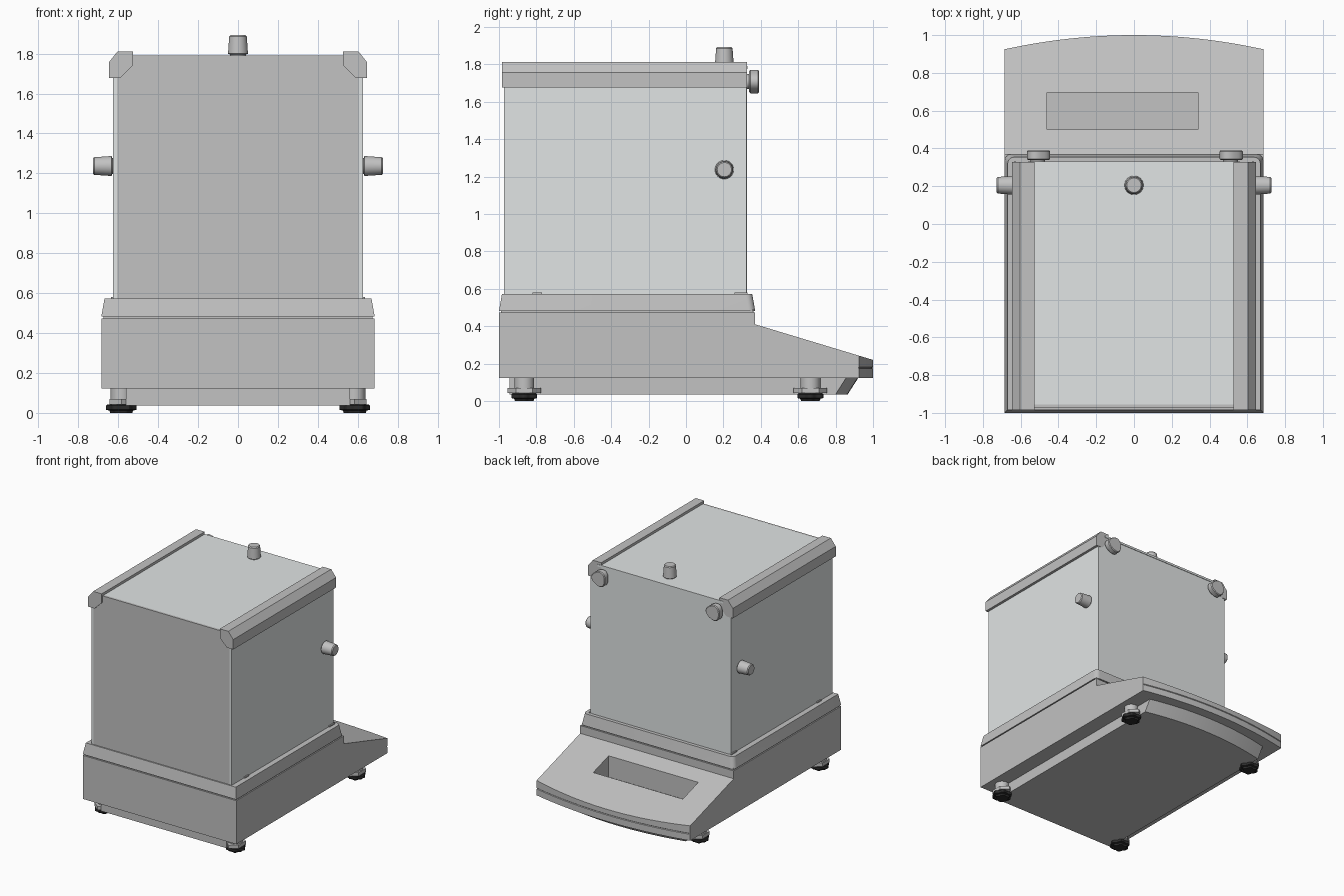
import bpy, bmesh, math
from mathutils import Matrix

if "Cube" in bpy.data.objects:
    bpy.data.objects.remove(bpy.data.objects["Cube"])


def material(name, rgb):
    m = bpy.data.materials.new(name)
    m.diffuse_color = (*rgb, 1)
    m.use_nodes = True
    m.node_tree.nodes["Principled BSDF"].inputs["Base Color"].default_value = m.diffuse_color
    return m


GREY = material("body_grey", (0.54, 0.54, 0.54))
GLASS = material("pale_glass", (0.75, 0.78, 0.78))
BLACK = material("foot_black", (0.025, 0.025, 0.025))


def finish(name, bm, mat, smooth=False):
    bmesh.ops.recalc_face_normals(bm, faces=bm.faces)
    me = bpy.data.meshes.new(name)
    bm.to_mesh(me)
    bm.free()
    me.materials.append(mat)
    ob = bpy.data.objects.new(name, me)
    bpy.context.collection.objects.link(ob)
    if smooth:
        bpy.ops.object.select_all(action='DESELECT')
        ob.select_set(True)
        bpy.context.view_layer.objects.active = ob
        bpy.ops.object.shade_smooth_by_angle(angle=math.radians(30))
    return ob


def loft(name, rings, mat, smooth=False):
    """Skin a row of equal-length closed rings and cap both ends."""
    bm = bmesh.new()
    rows = [[bm.verts.new(p) for p in ring] for ring in rings]
    n = len(rows[0])
    for a, b in zip(rows, rows[1:]):
        for i in range(n):
            j = (i + 1) % n
            bm.faces.new((a[i], a[j], b[j], b[i]))
    bm.faces.new(rows[0])
    bm.faces.new(rows[-1])
    return finish(name, bm, mat, smooth)


def box(name, x, y, z, mat):
    return loft(name, [[(x[0], y[0], h), (x[1], y[0], h), (x[1], y[1], h), (x[0], y[1], h)]
                       for h in z], mat)


def turned(name, profile, loc, mat, rot=Matrix(), lobes=0, depth=0.0, seg=48):
    """Turned part from (radius, height) points, optionally with a lobed rim."""
    rings = []
    for r, h in profile:
        ring = []
        for i in range(seg):
            t = math.tau * i / seg
            q = r * (1 + depth * (math.cos(lobes * t) - 1))
            ring.append((q * math.cos(t), q * math.sin(t), h))
        rings.append(ring)
    ob = loft(name, rings, mat, True)
    ob.data.transform(Matrix.Translation(loc) @ rot)
    return ob


# housing with sloping control deck and curved front lip
W = 0.685
columns = [W * (i / 12 - 1) for i in range(25)]


def bow(x, half):
    return 1 - (x / half) ** 2


rings = []
for x in columns:
    yf = 0.925 + 0.075 * bow(x, W)
    deck = 0.41 - (yf - 0.37) * 0.302
    rings.append([(x, y, z) for y, z in (
        (-1, 0.122), (-1, 0.473), (0.37, 0.473), (0.37, 0.41), (yf, deck),
        (yf, 0.181), (yf - 0.005, 0.177), (yf, 0.173), (yf, 0.122))])
housing = loft("housing", rings, GREY, True)

# deep display recess with a level floor
cutter = box("display_cutter", (-0.46, 0.34), (0.50, 0.697), (0.20, 0.5), GREY)
cutter.hide_render = True
cutter.hide_set(True)
cut = housing.modifiers.new("display_recess", 'BOOLEAN')
cut.operation = 'DIFFERENCE'
cut.solver = 'EXACT'
cut.object = cutter

# shadow gap and tapered upper tier, rounded at the deck corners
box("tier_gap", (-0.675, 0.675), (-0.99, 0.36), (0.47, 0.49), GREY)


def tier_ring(z, inset):
    x, y0, y1, r = W - inset, -1 + inset, 0.37 - inset, 0.035
    ring = [(-x, y0, z), (x, y0, z)]
    for cx, start in ((x - r, 0), (-x + r, 90)):
        for k in range(6):
            a = math.radians(start + 18 * k)
            ring.append((cx + r * math.cos(a), y1 - r + r * math.sin(a), z))
    return ring


loft("upper_tier", [tier_ring(0.482, 0), tier_ring(0.572, 0.016)], GREY, True)

# bottom pan with bowed, sloping front
P = 0.56
rings = []
for i in range(25):
    x = P * (i / 12 - 1)
    y = 0.80 + 0.065 * bow(x, P)
    rings.append([(x, -0.945, 0.036), (x, -0.945, 0.13), (x, y + 0.06, 0.13), (x, y, 0.036)])
loft("bottom_pan", rings, GREY, True)

# weighing chamber panels
box("rear_panel", (-0.606, 0.606), (-0.974, -0.955), (0.57, 1.792), GREY)
box("deck_side_glass", (-0.606, 0.606), (0.31, 0.326), (0.57, 1.787), GLASS)
box("top_glass", (-0.56, 0.56), (-0.972, 0.33), (1.775, 1.792), GLASS)

KNOB = [(0.04, 0), (0.04, 0.018), (0.05, 0.022), (0.044, 0.108), (0.038, 0.115)]
turned("top_knob", KNOB, (0, 0.205, 1.778), GREY)

RAIL = [(0.527, 1.812), (0.527, 1.74), (0.59, 1.677), (0.647, 1.677),
        (0.647, 1.757), (0.603, 1.812)]

for s, side in ((1, "right"), (-1, "left")):
    # side door with knob and bottom guides
    xs = sorted((s * 0.606, s * 0.626))
    box(side + "_door_glass", xs, (-0.974, 0.323), (0.57, 1.71), GLASS)
    turned(side + "_door_knob", KNOB, (s * 0.612, 0.205, 1.237), GREY,
           Matrix.Rotation(s * math.pi / 2, 4, 'Y'))
    for k, (y0, y1) in enumerate(((-0.82, -0.77), (0.26, 0.33))):
        box(f"{side}_door_guide_{k}", sorted((s * 0.626, s * 0.636)), (y0, y1),
            (0.57, 0.581), GREY)

    # top rail
    loft(side + "_top_rail", [[(s * x, y, z) for x, z in RAIL] for y in (-0.985, 0.327)], GREY)

    # clamp screw on the deck side
    to_y = Matrix.Rotation(-math.pi / 2, 4, 'X')
    at = (s * 0.51, 0.32, 1.708)
    turned(side + "_clamp_neck", [(0.04, 0), (0.04, 0.03)], at, GREY, to_y)
    turned(side + "_clamp_grip", [(0.058, 0.018), (0.066, 0.024), (0.066, 0.064), (0.06, 0.07)],
           at, GREY, to_y, 3, 0.07)

    # levelling feet
    for y, end in ((-0.865, "rear"), (0.665, "deck")):
        at = (s * 0.585, y, 0)
        foot = f"{side}_{end}_foot"
        turned(foot + "_pad", [(0.055, 0), (0.06, 0.012), (0.077, 0.016), (0.077, 0.036),
                               (0.07, 0.042)], at, BLACK, lobes=6, depth=0.09)
        turned(foot + "_stem", [(0.053, 0.04), (0.053, 0.13)], at, GREY)
        hexagon = Matrix.Diagonal((0.75, 1, 1, 1)) @ Matrix.Rotation(math.pi / 6, 4, 'Z')
        turned(foot + "_nut", [(0.09, 0.042), (0.09, 0.07)], at, GREY, hexagon, seg=6)
